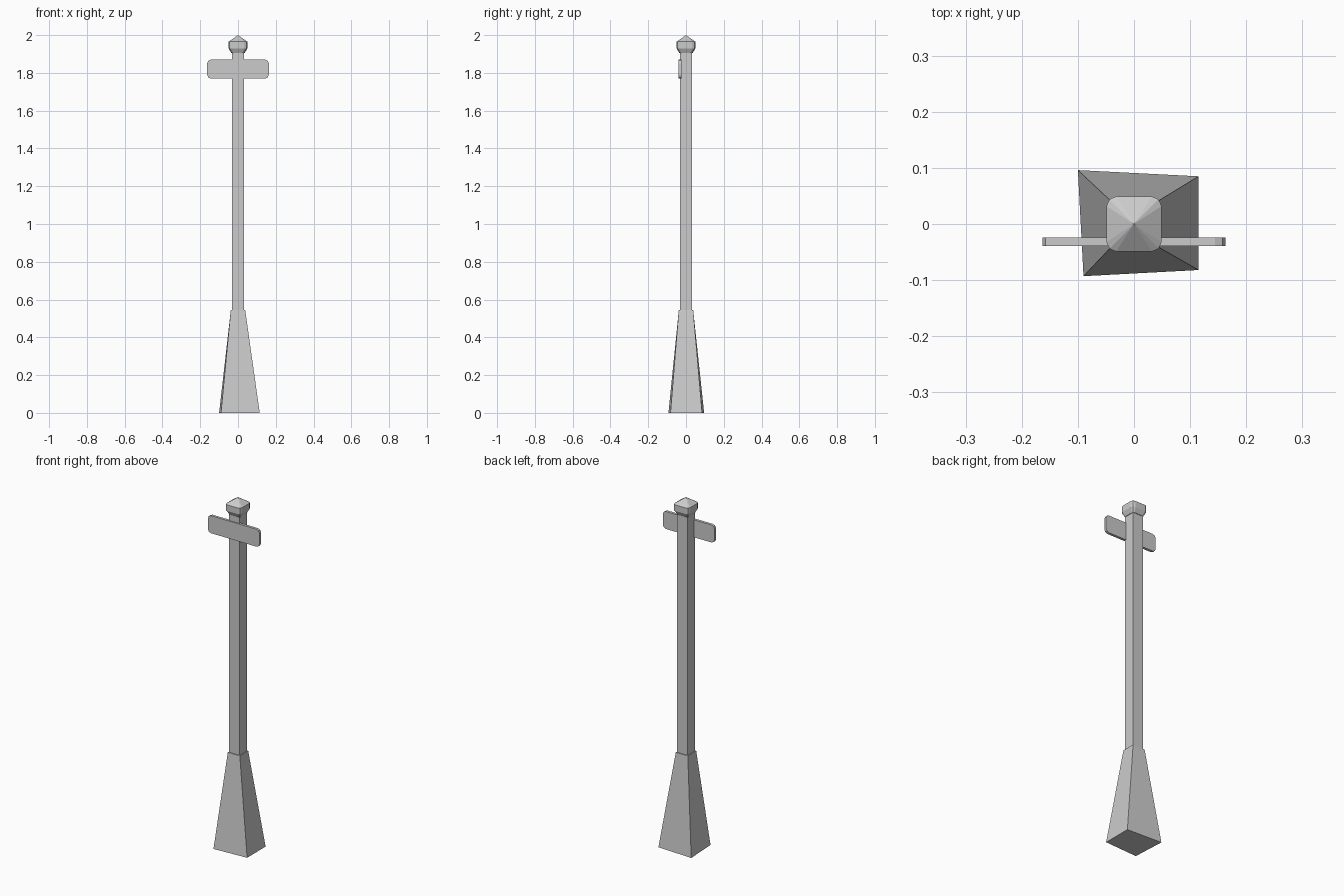
import bpy

if "Cube" in bpy.data.objects:
    bpy.data.objects.remove(bpy.data.objects["Cube"])


def loft(name, rings):
    """Skin a stack of equal-length rings; a single-point last ring makes an apex."""
    verts, faces = [], []
    n = len(rings[0])
    for ring in rings:
        verts += ring
    faces.append(list(range(n))[::-1])
    for k in range(len(rings) - 1):
        a, b = k * n, (k + 1) * n
        for i in range(n):
            j = (i + 1) % n
            if len(rings[k + 1]) == 1:
                faces.append([a + i, a + j, b])
            else:
                faces.append([a + i, a + j, b + j, b + i])
    if len(rings[-1]) > 1:
        faces.append(list(range(len(verts) - n, len(verts))))
    mesh = bpy.data.meshes.new(name)
    mesh.from_pydata(verts, [], faces)
    obj = bpy.data.objects.new(name, mesh)
    bpy.context.collection.objects.link(obj)
    return obj


def square(h, z):
    return [(-h, -h, z), (h, -h, z), (h, h, z), (-h, h, z)]


def soft_square(hx, hy, c):
    """Rectangle outline with two-step rounded corners."""
    k = c * 0.3
    corner = [(hx, hy - c), (hx - k, hy - k), (hx - c, hy)]
    pts = []
    for sx, sy in ((1, 1), (-1, 1), (-1, -1), (1, -1)):
        quad = [(sx * x, sy * y) for x, y in corner]
        pts += quad if sx * sy > 0 else quad[::-1]
    return pts


# Slightly irregular tapered footing
foot = [(-0.09, -0.093, 0), (0.115, -0.082, 0), (0.115, 0.085, 0), (-0.10, 0.096, 0)]
loft("footing", [foot, square(0.038, 0.545)])

# Square shaft
loft("post", [square(0.033, 0.54), square(0.033, 1.93)])

# Finial with flared neck and pyramid top
levels = [(0.036, 1.905), (0.049, 1.93), (0.049, 1.965)]
rings = [[(x, y, z) for x, y in soft_square(h, h, h * 0.35)] for h, z in levels]
loft("finial", rings + [[(0, 0, 2.0)]])

# Rounded sign plate on the front face
outline = soft_square(0.163, 0.05, 0.019)
loft("sign_plate", [[(x, y, z + 1.82) for x, z in outline] for y in (-0.024, -0.039)])
